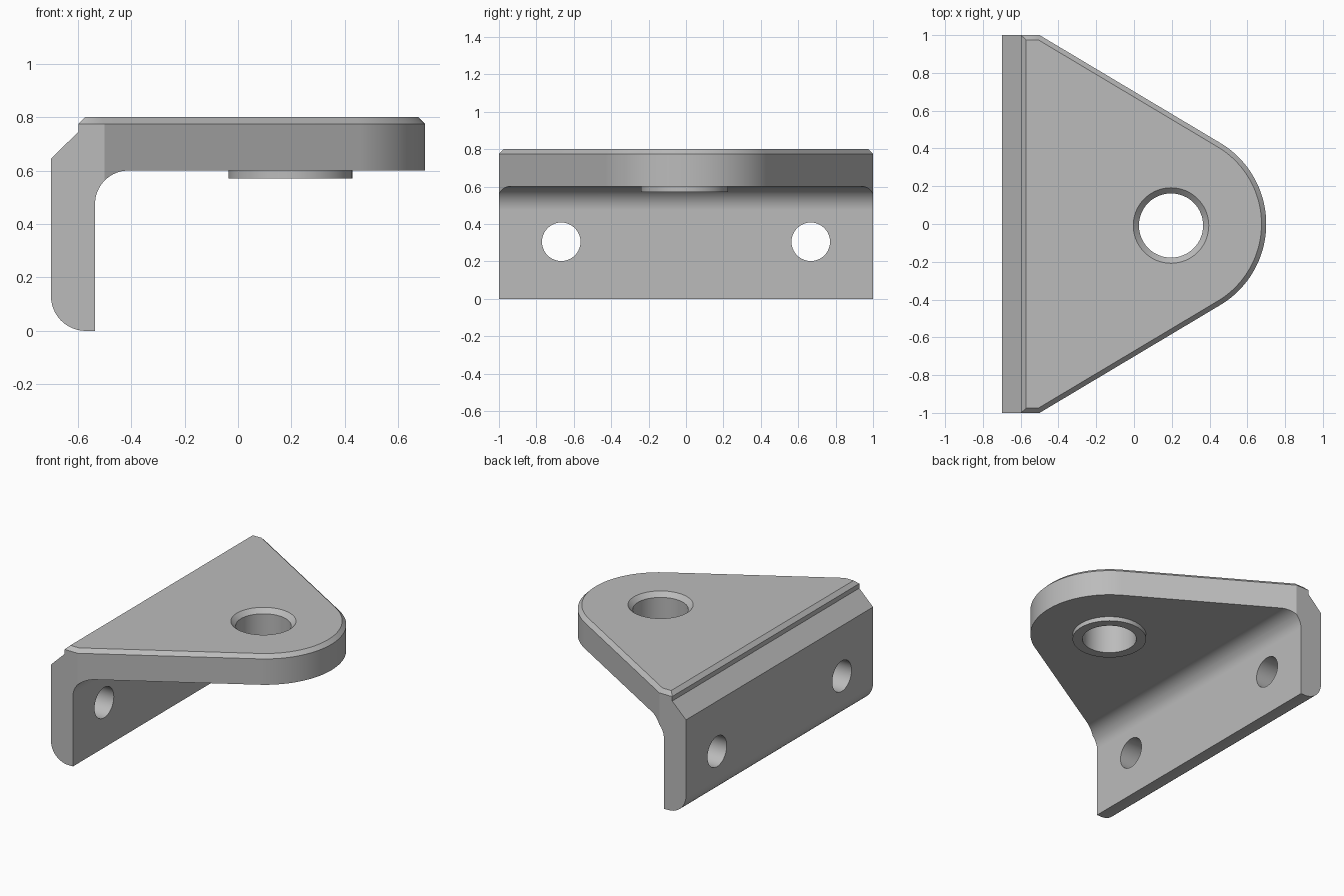
import bpy
import bmesh
from math import sin, cos, acos, atan2, pi, hypot, radians

if "Cube" in bpy.data.objects:
    bpy.data.objects.remove(bpy.data.objects["Cube"])

# Single plain grey
grey = bpy.data.materials.new("plain grey")
grey.use_nodes = True
COLOUR = (0.5, 0.5, 0.5, 1)
grey.diffuse_color = COLOUR
grey.node_tree.nodes["Principled BSDF"].inputs["Base Color"].default_value = COLOUR


def arc(cx, cy, r, start, end, n):
    return [(cx + r * cos(start + (end - start) * i / n),
             cy + r * sin(start + (end - start) * i / n)) for i in range(n + 1)]


def loft(name, rings):
    """Closed solid from a stack of equal-length point rings."""
    bm = bmesh.new()
    loops = [[bm.verts.new(p) for p in ring] for ring in rings]
    bm.faces.new(loops[0])
    bm.faces.new(loops[-1])
    n = len(loops[0])
    for a, b in zip(loops, loops[1:]):
        for i in range(n):
            j = (i + 1) % n
            bm.faces.new((a[i], a[j], b[j], b[i]))
    bmesh.ops.recalc_face_normals(bm, faces=bm.faces)
    mesh = bpy.data.meshes.new(name)
    bm.to_mesh(mesh)
    bm.free()
    mesh.materials.append(grey)
    obj = bpy.data.objects.new(name, mesh)
    bpy.context.collection.objects.link(obj)
    return obj


def turned(name, centre, steps, n=64):
    """Vertical round solid from (radius, height) steps."""
    return loft(name, [[(x, y, z) for x, y in arc(*centre, r, 0, 2 * pi, n)[:-1]]
                       for r, z in steps])


def combine(target, tool, operation):
    mod = target.modifiers.new(operation, "BOOLEAN")
    mod.operation = operation
    mod.object = tool
    mod.solver = "EXACT"
    bpy.context.view_layer.objects.active = target
    bpy.ops.object.modifier_apply(modifier=mod.name)
    bpy.data.objects.remove(tool)


# Side profile: wall with rounded foot, sloped shoulder, plate and inner fillet
BACK, INNER, TOP, UNDER = -0.7, -0.535, 0.8, 0.6
profile = [(INNER, 0)]
profile += arc(-0.57, 0.13, 0.13, -pi / 2, -pi, 12)
profile += [(BACK, 0.645), (-0.597, 0.745), (-0.597, 0.776), (-0.572, TOP),
            (0.75, TOP), (0.75, UNDER)]
profile += arc(INNER + 0.125, UNDER - 0.125, 0.125, pi / 2, pi, 16)
bracket = loft("bracket", [[(x, y, z) for x, z in profile] for y in (-1.1, 1.1)])

# Plan outline: square at the wall, tapering to a round nose
NOSE_X, NOSE_R = 0.2, 0.5
tangent = atan2(1, -0.5 - NOSE_X) - acos(NOSE_R / hypot(1, -0.5 - NOSE_X))


def outline(inset, z):
    r, half = NOSE_R - inset, 1 - inset
    corner = NOSE_X + (r - half * sin(tangent)) / cos(tangent)
    points = [(-0.9, -half), (corner, -half)]
    points += arc(NOSE_X, 0, r, -tangent, tangent, 48)
    points += [(corner, half), (-0.9, half)]
    return [(x, y, z) for x, y in points]


# Trim to the outline, with the top edge chamfered
combine(bracket, loft("outline_trim", [outline(0, -0.1), outline(0, 0.775),
                                       outline(0.025, TOP), outline(0.025, 0.9)]),
        "INTERSECT")

# Collar under the plate, then the chamfered main hole
HOLE = (0.196, -0.008)
combine(bracket, turned("collar", HOLE, [(0.232, 0.57), (0.232, 0.7)]), "UNION")
combine(bracket, turned("main_hole", HOLE, [(0.17, 0.4), (0.17, 0.77),
                                            (0.2, TOP), (0.2, 0.9)]), "DIFFERENCE")

# Two fixing holes through the wall
for side in (-1, 1):
    ring = arc(side * 0.667, 0.305, 0.103, 0, 2 * pi, 40)[:-1]
    combine(bracket, loft("fixing_hole", [[(x, y, z) for y, z in ring]
                                          for x in (-0.9, -0.4)]), "DIFFERENCE")

# Smooth the curves, keep the edges crisp
bpy.ops.object.select_all(action="DESELECT")
bracket.select_set(True)
bpy.context.view_layer.objects.active = bracket
bpy.ops.object.shade_smooth_by_angle(angle=radians(25))
weighted = bracket.modifiers.new("weighted normals", "WEIGHTED_NORMAL")
weighted.keep_sharp = True
